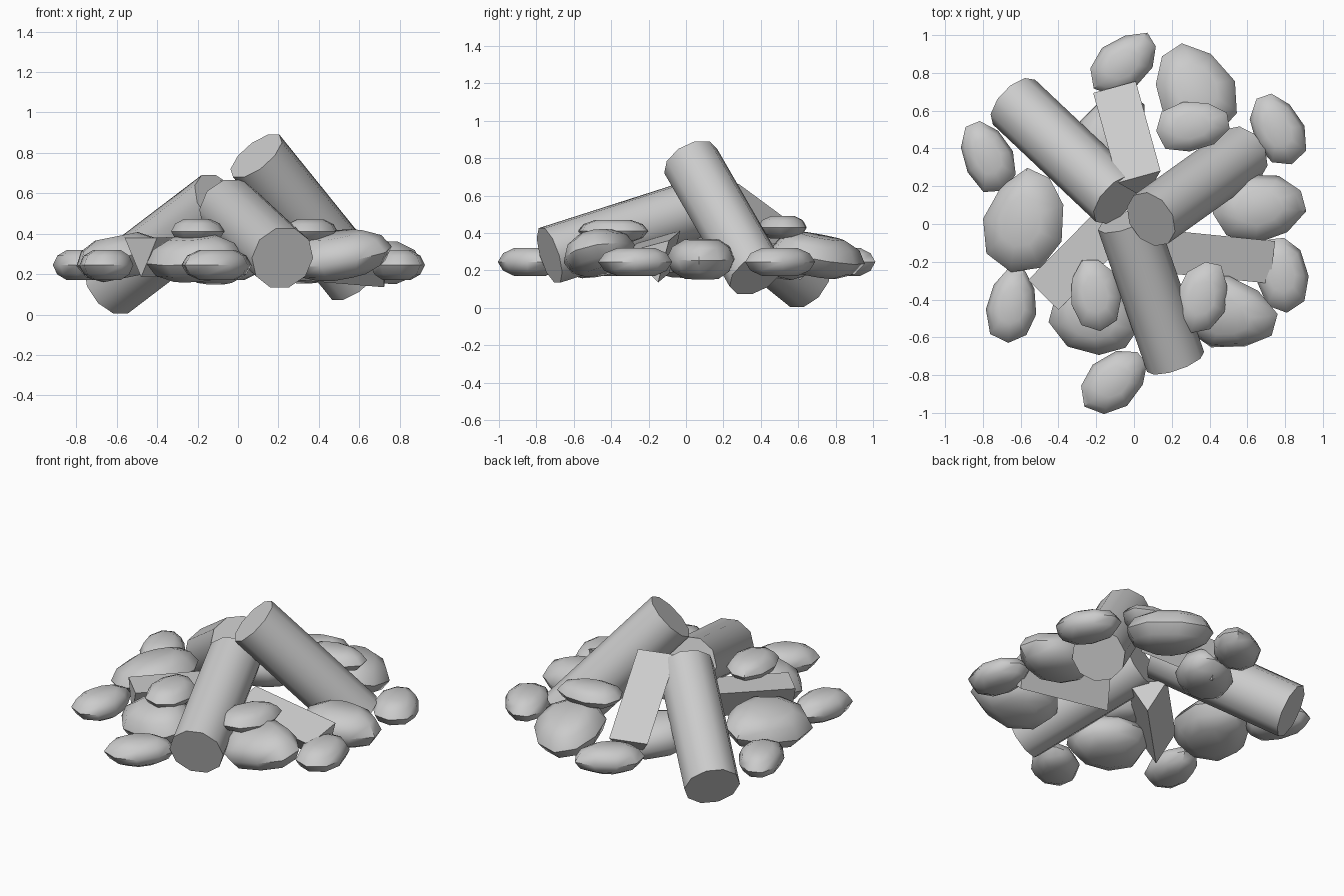
import bpy, bmesh, math, random
from mathutils import Vector, Matrix

random.seed(4)
cube = bpy.data.objects.get("Cube")
if cube:
    bpy.data.objects.remove(cube, do_unlink=True)

grey = bpy.data.materials.new("plain grey")
grey.use_nodes = True
grey.diffuse_color = (0.6, 0.6, 0.6, 1)
grey.node_tree.nodes["Principled BSDF"].inputs["Base Color"].default_value = (0.6, 0.6, 0.6, 1)


def finish(name, bm, matrix, sharp_angle):
    """Turn a bmesh into a placed, shaded object."""
    bmesh.ops.recalc_face_normals(bm, faces=bm.faces)
    mesh = bpy.data.meshes.new(name)
    bm.to_mesh(mesh)
    bm.free()
    mesh.materials.append(grey)
    ob = bpy.data.objects.new(name, mesh)
    bpy.context.collection.objects.link(ob)
    ob.matrix_world = matrix
    if sharp_angle:
        bpy.ops.object.select_all(action='DESELECT')
        ob.select_set(True)
        bpy.context.view_layer.objects.active = ob
        bpy.ops.object.shade_smooth_by_angle(angle=math.radians(sharp_angle))


def bar(name, start, end, sides, radius, roll=0, smooth=0):
    """Regular prism between two points; roll turns it about its length."""
    a, b = Vector(start), Vector(end)
    along = (b - a).normalized()
    side = Vector((0, 0, 1)).cross(along).normalized()
    up = along.cross(side)
    frame = Matrix((side, up, along)).transposed().to_4x4()
    bm = bmesh.new()
    bmesh.ops.create_cone(bm, cap_ends=True, segments=sides, radius1=radius,
                          radius2=radius, depth=(b - a).length)
    spin = Matrix.Rotation(math.radians(roll), 4, 'Z')
    finish(name, bm, Matrix.Translation((a + b) / 2) @ frame @ spin, smooth)


def stone(name, centre, length, width, height, angle, slope=(0, 0), taper=0.12):
    """Flattened pebble made of stacked rings; slope is its rise along x and y."""
    bm = bmesh.new()
    sides = 9
    wobble = [random.uniform(0.97, 1.07) for _ in range(sides)]
    rings = []
    for h, r in ((-1, 0.5), (-0.62, 0.84), (0, 1), (0.62, 0.84), (1, 0.5)):
        ring = []
        for i in range(sides):
            t = math.tau * (i + 0.5) / sides
            c, s = math.cos(t), math.sin(t)
            k = r * wobble[i]
            ring.append(bm.verts.new((length * k * c, width * k * s * (1 - taper * c) * 1.05,
                                      height * h)))
        rings.append(ring)
    for low, high in zip(rings, rings[1:]):
        for i in range(sides):
            j = (i + 1) % sides
            bm.faces.new((low[i], low[j], high[j], high[i]))
    bm.faces.new(rings[0])
    bm.faces.new(rings[-1])
    normal = Vector((-slope[0], -slope[1], 1))
    tilt = Vector((0, 0, 1)).rotation_difference(normal).to_matrix().to_4x4()
    place = Matrix.Translation(centre) @ tilt @ Matrix.Rotation(math.radians(angle), 4, 'Z')
    finish(name, bm, place, 50)


# Round logs leaning together
bar("front_log", (0.22, -0.73, 0.28), (-0.04, 0.02, 0.52), 10, 0.16, 18, 40)
bar("back_right_log", (-0.635, 0.645, 0.14), (-0.09, 0.13, 0.555), 10, 0.163, 18, 40)
bar("back_left_log", (0.58, 0.375, 0.178), (0.09, 0.025, 0.785), 10, 0.157, 18, 40)

# Split wedges with a flat face on top and an edge below
bar("back_wedge", (-0.093, 0.687, 0.258), (0.038, 0.212, 0.608), 3, 0.135, 180)
bar("left_wedge", (0.73, -0.185, 0.265), (0.13, -0.125, 0.315), 3, 0.135, 165)
bar("right_wedge", (-0.48, -0.375, 0.315), (-0.06, 0.05, 0.32), 3, 0.13, 180)

# Large inner stones: centre, length, width, angle, slope
large = [((0.32, 0.70, 0.28), 0.265, 0.195, 118, (-0.1, -0.2)),
         ((0.66, 0.09, 0.26), 0.25, 0.17, 8, (-0.03, 0)),
         ((0.50, -0.47, 0.295), 0.26, 0.185, -14, (0.17, 0.22)),
         ((-0.21, -0.49, 0.28), 0.24, 0.19, -30, (0.1, 0.15)),
         ((-0.575, 0.015, 0.285), 0.275, 0.2, 74, (0.2, 0)),
         ((-0.13, 0.48, 0.27), 0.25, 0.16, 52, (0.05, -0.2))]
for i, (centre, length, width, angle, slope) in enumerate(large):
    stone(f"large_stone_{i + 1}", centre, length, width, 0.105, angle, slope)

# Small outer stones
small = [(-0.055, 0.85, 40), (0.76, 0.50, 112), (0.78, -0.26, 98),
         (-0.10, -0.83, 40), (-0.645, -0.43, 84), (-0.775, 0.36, 115)]
for i, (x, y, angle) in enumerate(small):
    stone(f"small_stone_{i + 1}", (x, y, 0.245), 0.2, 0.128, 0.075, angle)

# Small stones resting on the large ones
upper = [(0.31, 0.52, 0.43, 8), (0.36, -0.39, 0.41, 72), (-0.205, -0.375, 0.412, 98)]
for i, (x, y, z, angle) in enumerate(upper):
    stone(f"upper_stone_{i + 1}", (x, y, z), 0.195, 0.128, 0.06, angle)
